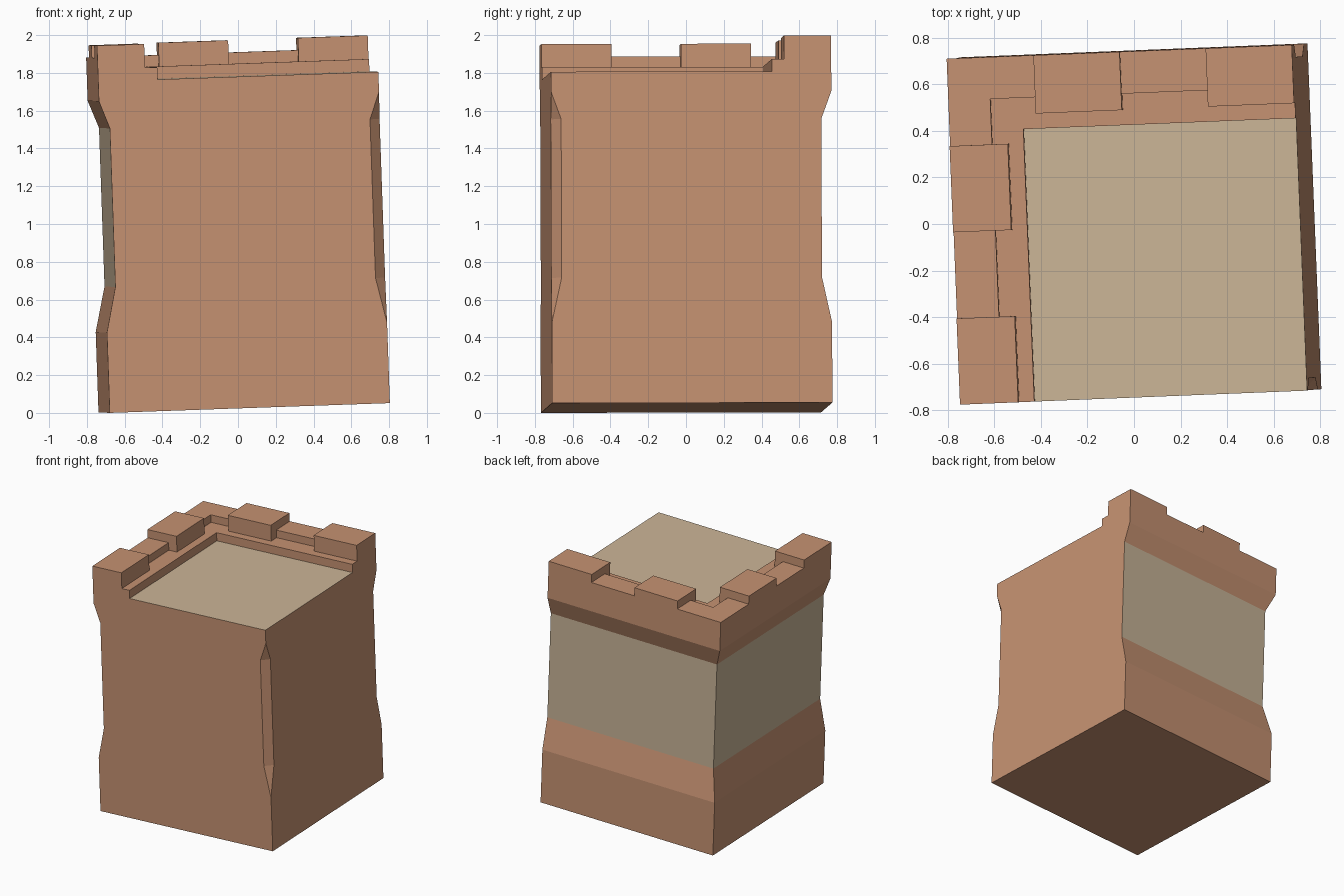
import bpy, bmesh, math
from mathutils import Matrix, Vector

if "Cube" in bpy.data.objects:
    bpy.data.objects.remove(bpy.data.objects["Cube"])

S = 1.485            # side of the square block
INSET = 0.053        # depth of the recessed walls
CROWN = 1.65         # height where the parapet starts


def material(name, rgb):
    m = bpy.data.materials.new(name)
    m.diffuse_color = (*rgb, 1)
    m.use_nodes = True
    m.node_tree.nodes["Principled BSDF"].inputs["Base Color"].default_value = m.diffuse_color
    return m


BRICK = material("clay_brick", (0.565, 0.287, 0.168))
WALL = material("grey_plaster", (0.575, 0.456, 0.310))
FLOOR = material("tan_floor", (0.604, 0.465, 0.309))

# the whole block leans a little
TILT = (Matrix.Rotation(math.radians(2.3), 4, 'Z')
        @ Matrix.Rotation(math.radians(-2.0), 4, 'Y')
        @ Matrix.Rotation(math.radians(0.12), 4, 'X'))


def finish(bm, name, mats):
    bmesh.ops.remove_doubles(bm, verts=bm.verts, dist=1e-4)
    bmesh.ops.dissolve_degenerate(bm, edges=bm.edges, dist=1e-4)
    bmesh.ops.dissolve_limit(bm, angle_limit=0.002, verts=bm.verts,
                             edges=bm.edges, delimit={'MATERIAL'})
    bm.transform(TILT)
    me = bpy.data.meshes.new(name)
    bm.to_mesh(me)
    bm.free()
    for m in mats:
        me.materials.append(m)
    ob = bpy.data.objects.new(name, me)
    bpy.context.collection.objects.link(ob)
    return ob


# body: stacked rings, left and back recessed, front right edge chamfered
bm = bmesh.new()
rings = []
for w, d in [(0, 0), (0.425, 0), (0.665, INSET), (1.505, INSET), (CROWN, 0)]:
    pts = [(d, 0), (S - d, 0), (S, d), (S, S - d), (d, S - d)]
    rings.append([bm.verts.new((x, y, w)) for x, y in pts])
bm.faces.new([rings[0][i] for i in (4, 3, 2, 0)])
for k, (lo, hi) in enumerate(zip(rings, rings[1:])):
    for i in range(5):
        j = (i + 1) % 5
        if k in (0,) and i == 1:
            continue                      # chamfer has no width at the base
        f = bm.faces.new((lo[i], lo[j], hi[j], hi[i]))
        # recessed back and left walls are plastered
        f.material_index = 1 if k == 2 and i in (3, 4) else 0
body = finish(bm, "tower_body", [BRICK, WALL])

# parapet: stepped height over a grid, measured from the left and back edges
cuts = [0, 0.18, 0.25, 0.315, 0.375, 0.745, 1.115, S]
N = len(cuts) - 1


def height(i, j):
    if not (0 <= i < N and 0 <= j < N):
        return CROWN
    p, q = ((cuts[k] + cuts[k + 1]) / 2 for k in (i, j))
    depth, along = min(p, q), max(p, q)
    if depth > 0.315:
        return 1.755                      # floor
    if depth < 0.25 and (0.375 < along < 0.745 or along > 1.115):
        return 1.945                      # merlon
    return 1.88 if depth < 0.18 else 1.82  # gap or ledge


bm = bmesh.new()


def quad(pts, mat=0):
    f = bm.faces.new([bm.verts.new(p) for p in pts])
    f.material_index = mat


for i in range(N):
    for j in range(N):
        h = height(i, j)
        x0, x1 = cuts[i], cuts[i + 1]
        y0, y1 = S - cuts[j + 1], S - cuts[j]
        c = [(x0, y0), (x1, y0), (x1, y1), (x0, y1)]
        quad([(x, y, h) for x, y in c], 1 if h == 1.755 else 0)
        for k, (di, dj) in enumerate([(0, 1), (1, 0), (0, -1), (-1, 0)]):
            g = height(i + di, j + dj)
            if g < h - 1e-6:
                a, b = c[k], c[(k + 1) % 4]
                quad([(*a, g), (*b, g), (*b, h), (*a, h)])
parapet = finish(bm, "parapet_and_floor", [BRICK, FLOOR])

# centre on the origin and stand on the ground
pts = [v.co for o in (body, parapet) for v in o.data.vertices]
lo = [min(p[k] for p in pts) for k in range(3)]
hi = [max(p[k] for p in pts) for k in range(3)]
shift = Vector((-(lo[0] + hi[0]) / 2, -(lo[1] + hi[1]) / 2, -lo[2]))
for o in (body, parapet):
    o.data.transform(Matrix.Translation(shift))
